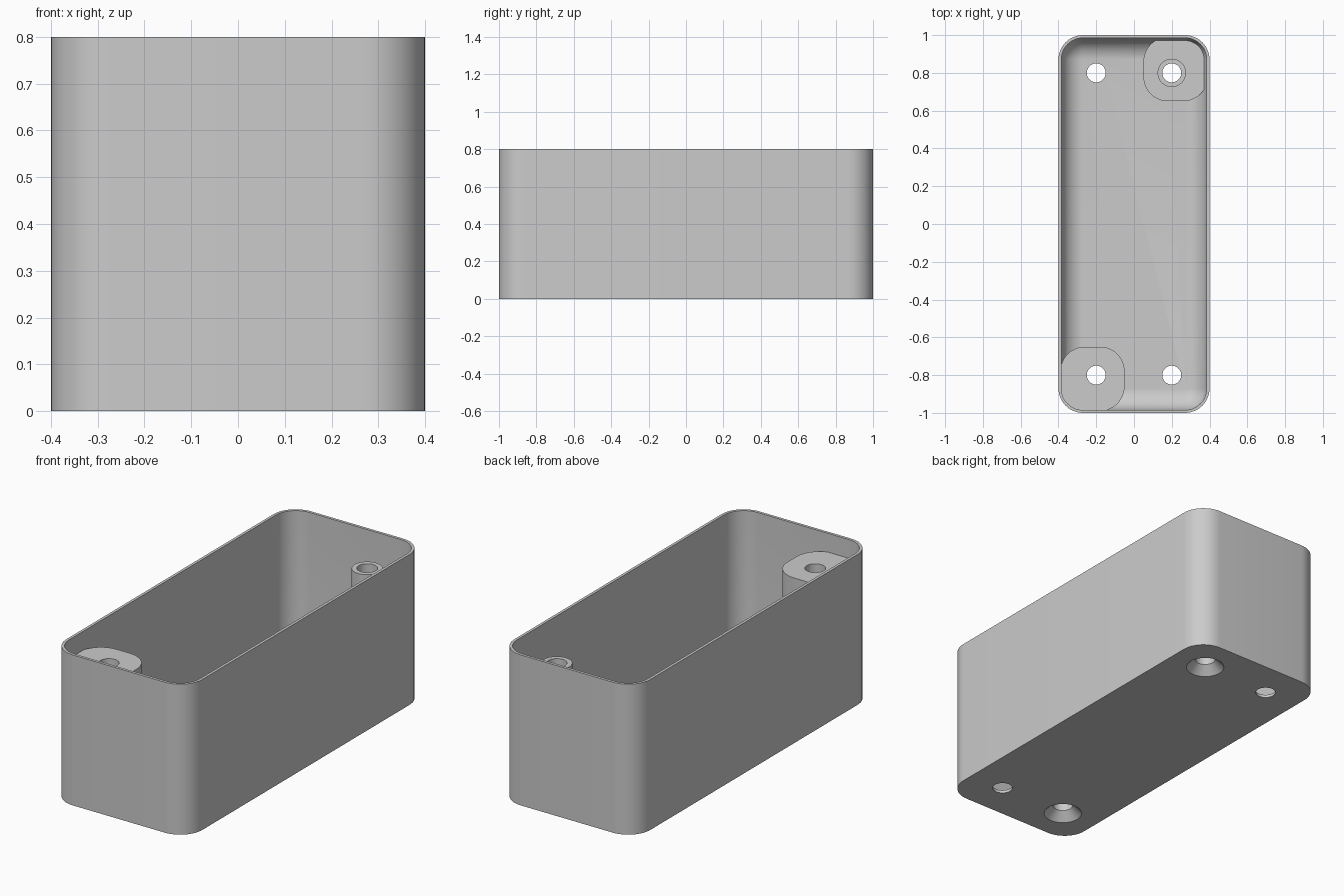
import bpy, bmesh, math

cube = bpy.data.objects.get("Cube")
if cube:
    bpy.data.objects.remove(cube, do_unlink=True)

grey = bpy.data.materials.new("plain_grey")
grey.use_nodes = True
grey.diffuse_color = (0.6, 0.6, 0.6, 1)
grey.node_tree.nodes["Principled BSDF"].inputs["Base Color"].default_value = (0.6, 0.6, 0.6, 1)

STEPS = 12          # segments per rounded corner
HALF_X, HALF_Y, HEIGHT = 0.4, 1.0, 0.8
WALL, CORNER = 0.015, 0.13
POST_TOP = 0.7


def outline(cx, cy, hx, hy, r):
    """Rounded rectangle; a circle when both half sizes equal r."""
    pts = []
    for q, (sx, sy) in enumerate([(1, 1), (-1, 1), (-1, -1), (1, -1)]):
        for i in range(STEPS + 1):
            a = (q + i / STEPS) * math.pi / 2
            pts.append((cx + sx * (hx - r) + r * math.cos(a),
                        cy + sy * (hy - r) + r * math.sin(a)))
    return pts


def loft(name, cx, cy, layers):
    """Closed solid through layers of (half x, half y, corner radius, z)."""
    bm = bmesh.new()
    rings = [[bm.verts.new((x, y, z)) for x, y in outline(cx, cy, hx, hy, r)]
             for hx, hy, r, z in layers]
    n = len(rings[0])
    for low, high in zip(rings, rings[1:]):
        for i in range(n):
            j = (i + 1) % n
            bm.faces.new((low[i], low[j], high[j], high[i]))
    bm.faces.new(rings[0][::-1])
    bm.faces.new(rings[-1])
    bmesh.ops.remove_doubles(bm, verts=bm.verts, dist=1e-5)
    bmesh.ops.recalc_face_normals(bm, faces=bm.faces)
    mesh = bpy.data.meshes.new(name)
    bm.to_mesh(mesh)
    bm.free()
    mesh.materials.append(grey)
    obj = bpy.data.objects.new(name, mesh)
    bpy.context.collection.objects.link(obj)
    return obj


def round_solid(name, cx, cy, layers):
    return loft(name, cx, cy, [(r, r, r, z) for r, z in layers])


def combine(target, tool, operation):
    """Apply a boolean, then discard the tool."""
    bpy.context.view_layer.objects.active = target
    mod = target.modifiers.new(operation, 'BOOLEAN')
    mod.operation, mod.object, mod.solver = operation, tool, 'EXACT'
    bpy.ops.object.modifier_apply(modifier=mod.name)
    bpy.data.objects.remove(tool, do_unlink=True)


# Outer tray body
tray = loft("tray", 0, 0, [(HALF_X, HALF_Y, CORNER, 0), (HALF_X, HALF_Y, CORNER, HEIGHT)])

# Cavity with a rounded transition from floor to wall
fillet = CORNER - WALL
layers = []
for i in range(STEPS + 1):
    a = (0.04 + 0.96 * i / STEPS) * math.pi / 2
    inset = WALL + fillet * (1 - math.sin(a))
    layers.append((HALF_X - inset, HALF_Y - inset, CORNER - inset,
                   WALL + fillet * (1 - math.cos(a))))
layers.append((HALF_X - WALL, HALF_Y - WALL, fillet, HEIGHT + 0.1))
combine(tray, loft("cavity", 0, 0, layers), 'DIFFERENCE')

# Corner pads: a tall one at the front, a low one with a screw post at the back
for side, top in ((-1, POST_TOP), (1, 0.075)):
    pad = loft("pad", side * 0.22, side * 0.82,
               [(0.17, 0.17, CORNER, 0.005), (0.17, 0.17, CORNER, top)])
    combine(tray, pad, 'UNION')
post = round_solid("screw_post", 0.2, 0.8, [(0.075, 0.01), (0.075, POST_TOP)])
combine(tray, post, 'UNION')

# Screw holes: countersunk under the pads, plain in the other two corners
for x in (-0.2, 0.2):
    for y in (-0.8, 0.8):
        if x * y > 0:
            profile = [(0.105, -0.01), (0.05, 0.045), (0.05, HEIGHT)]
        else:
            profile = [(0.05, -0.01), (0.05, HEIGHT)]
        combine(tray, round_solid("hole", x, y, profile), 'DIFFERENCE')

# Smooth shading with crisp edges
for obj in bpy.context.selected_objects:
    obj.select_set(False)
tray.select_set(True)
bpy.context.view_layer.objects.active = tray
bpy.ops.object.shade_smooth_by_angle(angle=math.radians(30))
